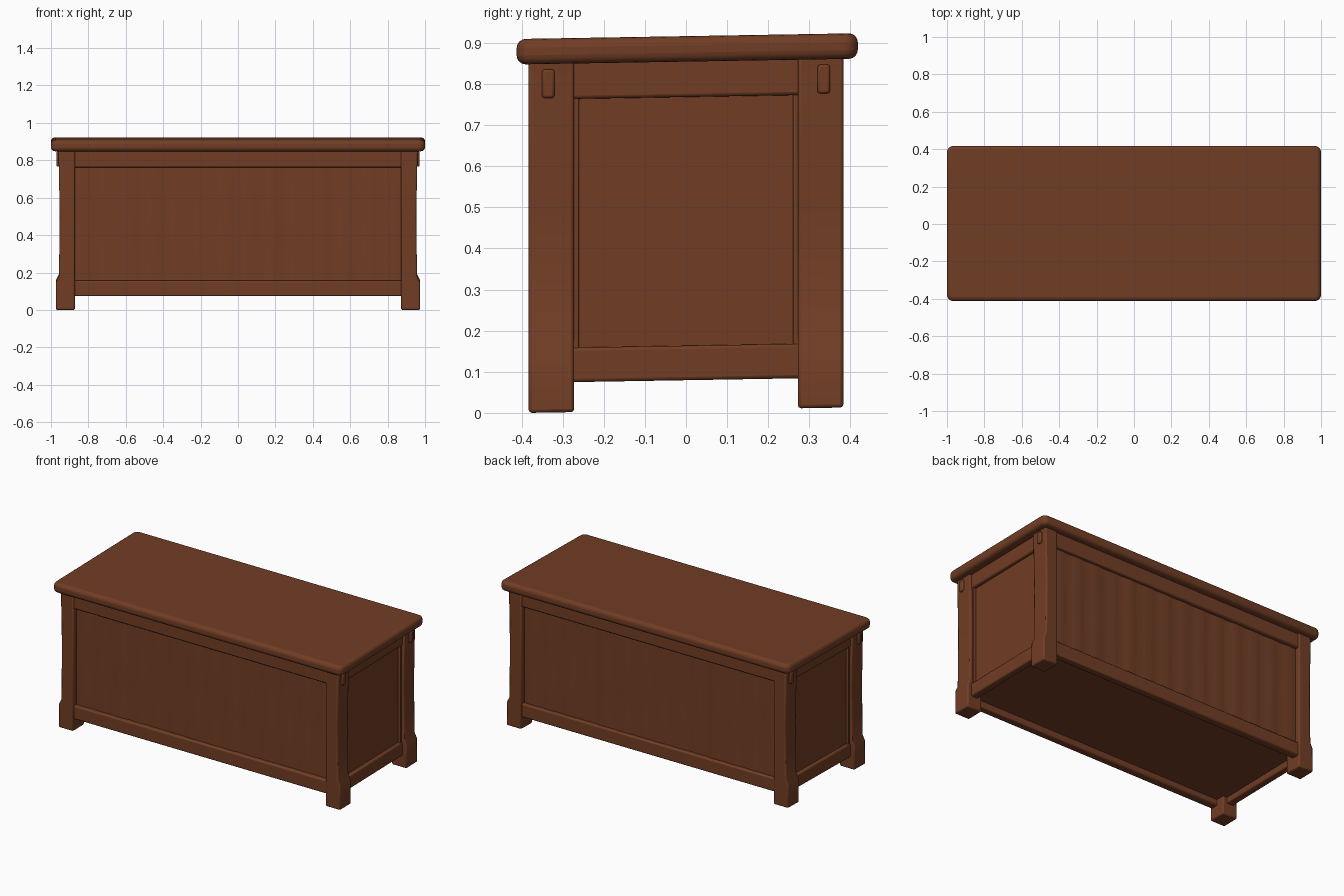
import bpy, bmesh, math, random
from mathutils import Vector

random.seed(4)
if "Cube" in bpy.data.objects:
    bpy.data.objects.remove(bpy.data.objects["Cube"], do_unlink=True)

wood = bpy.data.materials.new("brown_wood")
wood.use_nodes = True
brown = (0.165, 0.047, 0.018, 1)
wood.diffuse_color = brown
shader = wood.node_tree.nodes["Principled BSDF"]
shader.inputs["Base Color"].default_value = brown
shader.inputs["Roughness"].default_value = 0.8


def finish(name, bm, bevel=0.0, segments=2):
    """Lean the whole chest a touch upward at the back, then bevel and shade."""
    for v in bm.verts:
        v.co.z += 0.013 * (v.co.y + 0.385) / 0.77
    bmesh.ops.recalc_face_normals(bm, faces=bm.faces)
    mesh = bpy.data.meshes.new(name)
    bm.to_mesh(mesh)
    bm.free()
    mesh.materials.append(wood)
    obj = bpy.data.objects.new(name, mesh)
    bpy.context.collection.objects.link(obj)
    if bevel:
        mod = obj.modifiers.new("soft_edges", "BEVEL")
        mod.width, mod.segments = bevel, segments
    bpy.ops.object.select_all(action="DESELECT")
    obj.select_set(True)
    bpy.context.view_layer.objects.active = obj
    bpy.ops.object.shade_smooth_by_angle(angle=math.radians(40))
    return obj


def box(name, low, high, bevel=0.0, segments=2):
    low, high = Vector(low), Vector(high)
    bm = bmesh.new()
    bmesh.ops.create_cube(bm, size=1)
    for v in bm.verts:
        v.co = Vector(a + (b - a) * (c + 0.5) for a, b, c in zip(low, high, v.co))
    return finish(name, bm, bevel, segments)


def prism(name, outline, depth):
    """Extrude an outline of 3D points by a vector."""
    bm = bmesh.new()
    face = bm.faces.new([bm.verts.new(p) for p in outline])
    made = bmesh.ops.extrude_face_region(bm, geom=[face])["geom"]
    bmesh.ops.translate(bm, vec=depth, verts=[g for g in made if isinstance(g, bmesh.types.BMVert)])
    return finish(name, bm, 0.008)


# Lid with rounded rim
bm = bmesh.new()
bmesh.ops.create_cube(bm, size=1)
for v in bm.verts:
    v.co = Vector((v.co.x * 2, v.co.y * 0.83 + 0.003, v.co.z * 0.062 + 0.879))
upright = [e for e in bm.edges if abs(e.verts[0].co.z - e.verts[1].co.z) > 0.01]
bmesh.ops.bevel(bm, geom=upright, offset=0.035, segments=5, profile=0.5, affect="EDGES")
finish("lid", bm, 0.022, 4)

# Corner posts with wider feet and a pegged top
post = [(0.872, 0.0), (0.974, 0.0), (0.972, 0.15), (0.957, 0.18),
        (0.953, 0.5), (0.96, 0.86), (0.872, 0.86)]
for sx, side in ((1, "left"), (-1, "right")):
    for sy, end in ((-1, "front"), (1, "back")):
        label = f"{end}_{side}"
        prism(f"post_{label}", [(sx * x, sy * 0.272, z) for x, z in post],
              Vector((0, sy * 0.111, 0)))
        x0, x1 = sorted((sx * 0.94, sx * 0.97))
        y0, y1 = sorted((sy * 0.32, sy * 0.35))
        box(f"peg_{label}", (x0, y0, 0.765), (x1, y1, 0.835), 0.006)

# Rails between the posts on all four sides
for level, z0, z1 in (("bottom", 0.073, 0.157), ("top", 0.762, 0.86)):
    for s, end in ((-1, "front"), (1, "back")):
        y0, y1 = sorted((s * 0.325, s * 0.374))
        box(f"{level}_rail_{end}", (-0.9, y0, z0), (0.9, y1, z1), 0.008)
    for s, side in ((1, "left"), (-1, "right")):
        x0, x1 = sorted((s * 0.9, s * 0.946))
        box(f"{level}_rail_{side}", (x0, -0.3, z0), (x1, 0.3, z1), 0.008)

# Chest body, whose underside is recessed behind the bottom rails
box("chest_body", (-0.915, -0.335, 0.11), (0.915, 0.335, 0.86))


# Gently warped plank panels, set back from the frame
def plank_panel(name, s):
    bm = bmesh.new()
    planks, per, rows = 14, 4, 5
    cols = planks * per
    lift = [random.uniform(0, 0.004) for _ in range(planks + 1)]
    grid = []
    for i in range(cols + 1):
        t = (i % per) / per
        out = 0.346 + lift[i // per] + 0.004 * math.sin(math.pi * t)
        x = -0.89 + 1.78 * i / cols
        grid.append([bm.verts.new((x, s * (out + 0.001 * math.sin(j * 2 + i // per)),
                                   0.13 + 0.66 * j / rows)) for j in range(rows + 1)])
    for a, b in zip(grid, grid[1:]):
        for j in range(rows):
            bm.faces.new((a[j], b[j], b[j + 1], a[j + 1]))
    # Close the panel back into the body
    rim = [e for e in bm.edges if e.is_boundary]
    made = bmesh.ops.extrude_edge_only(bm, edges=rim)["geom"]
    for g in made:
        if isinstance(g, bmesh.types.BMVert):
            g.co.y = s * 0.32
    bmesh.ops.holes_fill(bm, edges=[e for e in bm.edges if e.is_boundary], sides=0)
    finish(name, bm)


plank_panel("front_panel", -1)
plank_panel("back_panel", 1)

# Flat end panels
for s, side in ((1, "left"), (-1, "right")):
    x0, x1 = sorted((s * 0.9, s * 0.925))
    box(f"{side}_panel", (x0, -0.3, 0.13), (x1, 0.3, 0.8))
    # Slim stiles that frame the end panel beside each post
    for t, end in ((-1, "front"), (1, "back")):
        x0, x1 = sorted((s * 0.9, s * 0.94))
        y0, y1 = sorted((t * 0.26, t * 0.282))
        box(f"{side}_stile_{end}", (x0, min(y0, y1), 0.1), (x1, max(y0, y1), 0.8), 0.004)
